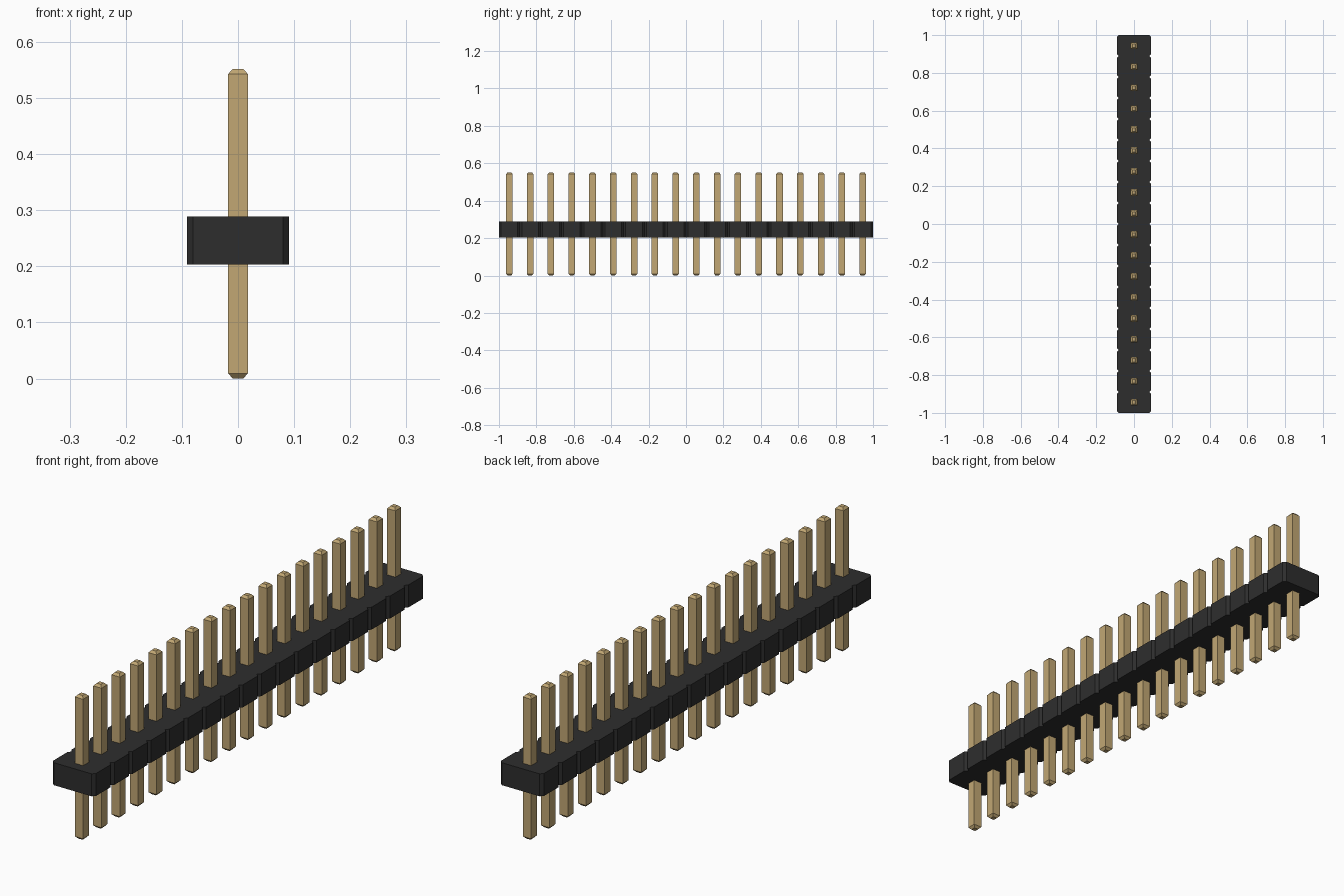
import bpy
import bmesh

cube = bpy.data.objects.get("Cube")
if cube:
    bpy.data.objects.remove(cube, do_unlink=True)

COUNT = 18
PITCH = 2 / COUNT
HALF_W, CHAMFER = 0.091, 0.011
BODY_Z = (0.203, 0.289)
PIN_HALF, TIP_HALF, TIP_H, PIN_TOP = 0.0175, 0.009, 0.009, 0.552


def material(name, rgb):
    mat = bpy.data.materials.new(name)
    mat.use_nodes = True
    mat.diffuse_color = (*rgb, 1)
    mat.node_tree.nodes["Principled BSDF"].inputs["Base Color"].default_value = (*rgb, 1)
    return mat


def loft(name, rings, mat, location=(0, 0, 0)):
    """Skin a stack of matching outlines and cap both ends."""
    bm = bmesh.new()
    loops = [[bm.verts.new(p) for p in ring] for ring in rings]
    n = len(loops[0])
    for low, high in zip(loops, loops[1:]):
        for i in range(n):
            j = (i + 1) % n
            bm.faces.new((low[i], low[j], high[j], high[i]))
    bm.faces.new(loops[0][::-1])
    bm.faces.new(loops[-1])
    bmesh.ops.recalc_face_normals(bm, faces=bm.faces)
    mesh = bpy.data.meshes.new(name)
    bm.to_mesh(mesh)
    bm.free()
    mesh.materials.append(mat)
    obj = bpy.data.objects.new(name, mesh)
    obj.location = location
    bpy.context.collection.objects.link(obj)
    return obj


black = material("black plastic", (0.027, 0.027, 0.027))
gold = material("gold metal", (0.54, 0.39, 0.175))

# Housing: one strip with a V notch between neighbouring cells
side = [(HALF_W - CHAMFER, -1)]
for k in range(COUNT):
    start = -1 + k * PITCH
    side += [(HALF_W, start + CHAMFER),
             (HALF_W, start + PITCH - CHAMFER),
             (HALF_W - CHAMFER, start + PITCH)]
outline = side + [(-x, y) for x, y in reversed(side)]
loft("housing", [[(x, y, z) for x, y in outline] for z in BODY_Z], black)

# Pins: square bars with tapered ends
sections = [(TIP_HALF, 0), (PIN_HALF, TIP_H),
            (PIN_HALF, PIN_TOP - TIP_H), (TIP_HALF, PIN_TOP)]
corners = [(-1, -1), (1, -1), (1, 1), (-1, 1)]
rings = [[(r * x, r * y, z) for x, y in corners] for r, z in sections]
for k in range(COUNT):
    loft(f"pin_{k + 1}", rings, gold, (0, -1 + (k + 0.5) * PITCH, 0))
